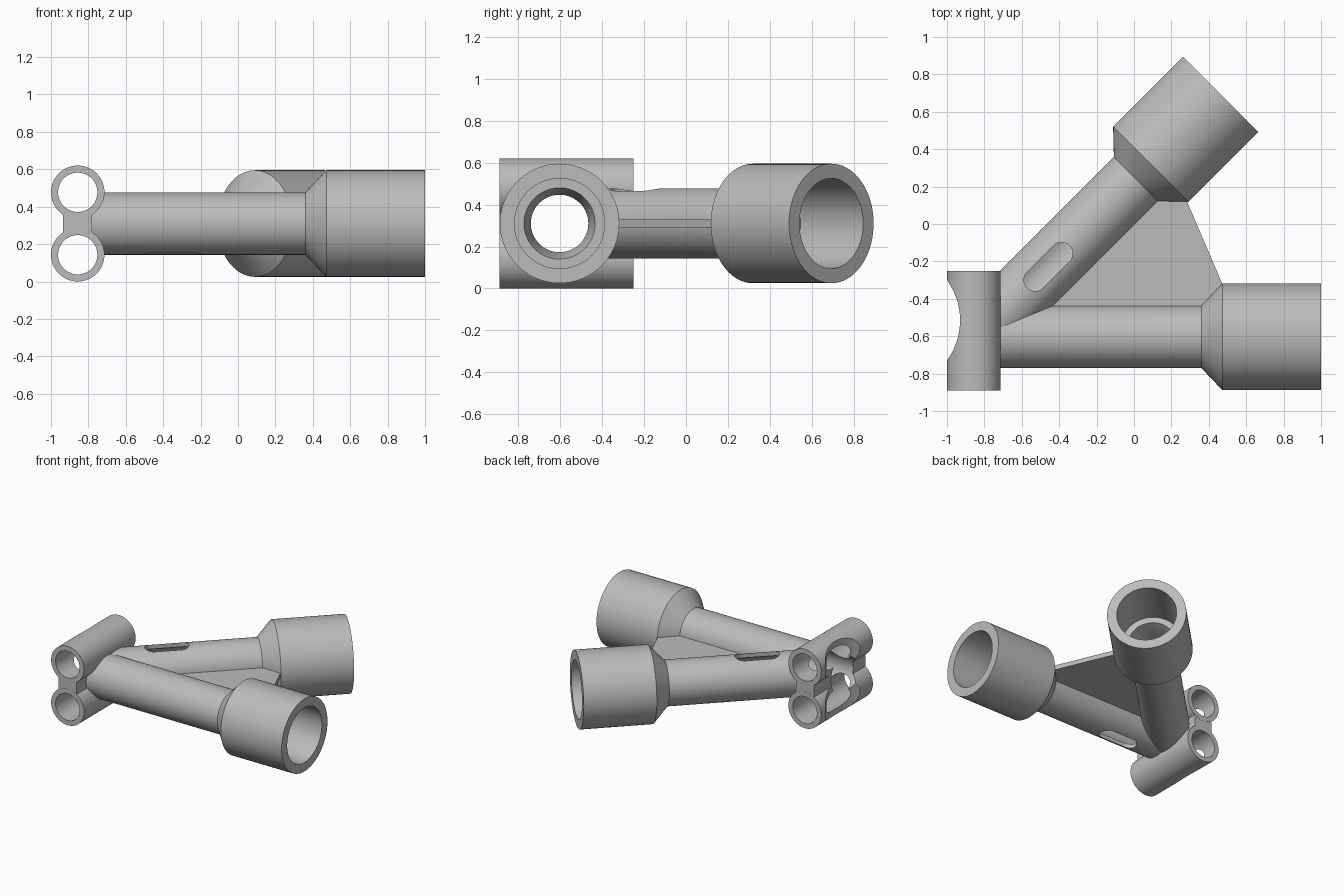
import bpy, bmesh
from math import pi, cos, sin, radians
from mathutils import Matrix, Vector

if "Cube" in bpy.data.objects:
    bpy.data.objects.remove(bpy.data.objects["Cube"], do_unlink=True)

MID = 0.31                               # height of the pipe axes
JOINT = Vector((-0.833, -0.603, MID))    # where the two pipe axes meet
SEGS = 72

grey = bpy.data.materials.new("plain_grey")
grey.use_nodes = True
grey.diffuse_color = (0.5, 0.5, 0.5, 1)
grey.node_tree.nodes["Principled BSDF"].inputs["Base Color"].default_value = (0.5, 0.5, 0.5, 1)


def finish(name, bm):
    bmesh.ops.recalc_face_normals(bm, faces=bm.faces)
    mesh = bpy.data.meshes.new(name)
    bm.to_mesh(mesh)
    bm.free()
    mesh.materials.append(grey)
    obj = bpy.data.objects.new(name, mesh)
    bpy.context.collection.objects.link(obj)
    return obj


def turned(name, profile, origin, angle):
    """Solid of revolution: (distance, radius) pairs along a level axis."""
    bm = bmesh.new()
    rings = []
    for d, r in profile:
        rings.append([bm.verts.new((d, r * cos(2 * pi * i / SEGS), r * sin(2 * pi * i / SEGS)))
                      for i in range(SEGS)])
    for a, b in zip(rings, rings[1:]):
        for i in range(SEGS):
            j = (i + 1) % SEGS
            bm.faces.new((a[i], a[j], b[j], b[i]))
    bm.faces.new(rings[0])
    bm.faces.new(rings[-1])
    bm.transform(Matrix.Translation(origin) @ Matrix.Rotation(angle, 4, 'Z'))
    return finish(name, bm)


def prism(name, points, z0, z1):
    """Upright prism over a plan outline."""
    bm = bmesh.new()
    low = [bm.verts.new((x, y, z0)) for x, y in points]
    high = [bm.verts.new((x, y, z1)) for x, y in points]
    bm.faces.new(low)
    bm.faces.new(high)
    for i in range(len(points)):
        j = (i + 1) % len(points)
        bm.faces.new((low[i], low[j], high[j], high[i]))
    return finish(name, bm)


def slot(name, distance, angle, z0, z1, half=0.1, r=0.06):
    """Round-ended slot cutter lying along a pipe."""
    axis = Vector((cos(angle), sin(angle)))
    side = Vector((-axis.y, axis.x))
    c = JOINT.xy + axis * distance
    pts = []
    for i in range(34):
        t = -pi / 2 + pi * (i % 17) / 16 + (pi if i > 16 else 0)
        end = half if i < 17 else -half
        pts.append(c + axis * (end + r * cos(t)) + side * (r * sin(t)))
    return prism(name, pts, z0, z1)


def combine(target, other, operation):
    mod = target.modifiers.new(operation.lower(), 'BOOLEAN')
    mod.operation = operation
    mod.solver = 'EXACT'
    mod.object = other
    bpy.context.view_layer.objects.active = target
    bpy.ops.object.modifier_apply(modifier=mod.name)
    bpy.data.objects.remove(other, do_unlink=True)


# Pipes with flared sockets
PIPE = [(0, 0.167), (1.193, 0.167), (1.305, 0.285), (1.833, 0.285)]
BORE = [(1.30, 0.137), (1.41, 0.17), (1.41, 0.215), (1.95, 0.215)]
DIAG = radians(45)
body = turned("pipe_bracket", PIPE, JOINT, 0)
solids = [turned("diagonal_pipe", PIPE, JOINT, DIAG)]

# Gusset plate between the pipes
solids.append(prism("gusset_plate", [(-0.6, -0.52), (0.36, -0.52), (0.472, -0.32),
                                     (0.283, 0.122), (0.09, 0.2), (-0.1, 0.05)],
                    MID - 0.018, MID + 0.018))

# Pair of clamp tubes joined by a web
TUBE_X, TUBE_Y, TUBE_LEN = -0.857, -0.89, 0.64
TUBE_Z = (0.143, 0.477)
for z in TUBE_Z:
    solids.append(turned("clamp_tube", [(0, 0.143), (TUBE_LEN, 0.143)],
                         (TUBE_X, TUBE_Y, z), pi / 2))
y0, y1 = TUBE_Y + 0.001, TUBE_Y + TUBE_LEN - 0.001
solids.append(prism("clamp_web", [(-0.935, y0), (-0.78, y0), (-0.78, y1), (-0.935, y1)],
                    0.2, 0.42))
for s in solids:
    combine(body, s, 'UNION')

# Bores, drain slots and the rounded notch behind the clamp
cutters = [turned("main_bore", [(-0.5, 0.137)] + BORE, JOINT, 0),
           turned("diagonal_bore", [(0, 0.1365)] + BORE, JOINT, DIAG)]
for z in TUBE_Z:
    cutters.append(turned("tube_bore", [(-0.1, 0.105), (TUBE_LEN + 0.1, 0.105)],
                          (TUBE_X, TUBE_Y, z), pi / 2))
cutters.append(slot("top_slot", 0.53, DIAG, MID, 0.7))
cutters.append(slot("bottom_slot", 0.48, 0, -0.1, MID))
cutters.append(prism("notch", [(-1.295 + 0.365 * cos(2 * pi * i / SEGS),
                                -0.515 + 0.365 * sin(2 * pi * i / SEGS))
                               for i in range(SEGS)], -0.2, 0.9))
for c in cutters:
    combine(body, c, 'DIFFERENCE')

# Smooth barrels with crisp rims
bpy.ops.object.select_all(action='DESELECT')
body.select_set(True)
bpy.context.view_layer.objects.active = body
bpy.ops.object.shade_smooth_by_angle(angle=radians(25))
